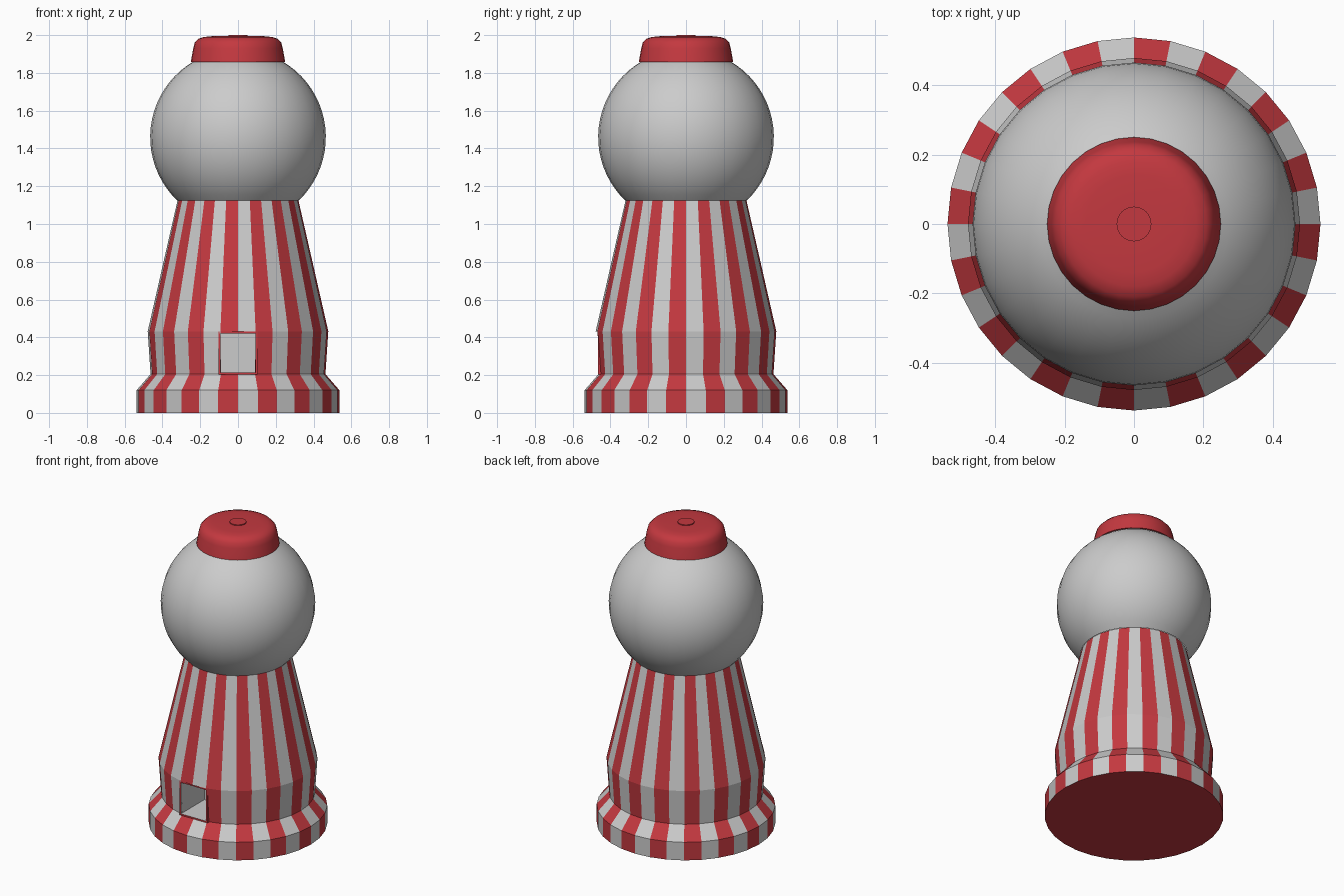
import bpy, bmesh
from math import sin, cos, pi, sqrt, acos

if "Cube" in bpy.data.objects:
    bpy.data.objects.remove(bpy.data.objects["Cube"])

SIDES = 32


def material(name, rgb):
    m = bpy.data.materials.new(name)
    m.diffuse_color = (*rgb, 1)
    m.use_nodes = True
    m.node_tree.nodes["Principled BSDF"].inputs["Base Color"].default_value = m.diffuse_color
    return m


RED = material("red", (0.55, 0.04, 0.05))
GREY = material("light_grey", (0.6, 0.6, 0.6))


def finish(name, bm, mats=()):
    me = bpy.data.meshes.new(name)
    bm.to_mesh(me)
    bm.free()
    for m in mats:
        me.materials.append(m)
    ob = bpy.data.objects.new(name, me)
    bpy.context.collection.objects.link(ob)
    return ob


def lathe(profile):
    """Rings of vertices joined by quads; returns bmesh, rings, bands of faces."""
    bm = bmesh.new()
    rings = [[bm.verts.new((r * cos(2 * pi * i / SIDES), r * sin(2 * pi * i / SIDES), z))
              for i in range(SIDES)] for r, z in profile]
    bands = []
    for a, b in zip(rings, rings[1:]):
        bands.append([bm.faces.new((a[i], a[(i + 1) % SIDES], b[(i + 1) % SIDES], b[i]))
                      for i in range(SIDES)])
    return bm, rings, bands


def smooth(ob, angle):
    bpy.ops.object.select_all(action='DESELECT')
    bpy.context.view_layer.objects.active = ob
    ob.select_set(True)
    bpy.ops.object.shade_smooth_by_angle(angle=angle)


# Striped pedestal: odd segments red, the two front ones opened for the hatch
bm, rings, bands = lathe([(0.537, 0), (0.537, 0.12), (0.463, 0.205), (0.478, 0.432), (0.32, 1.125)])
for band in bands:
    for i, f in enumerate(band):
        f.material_index = i % 2
bm.faces.new(rings[0][::-1]).material_index = 1
bmesh.ops.delete(bm, geom=bands[2][23:25], context='FACES_ONLY')
bm.faces.new(rings[3][23:26][::-1]).material_index = 1
bm.faces.new(rings[2][23:26]).material_index = 1
finish("striped_pedestal", bm, (GREY, RED))

# Hatch: thin red frame with a grey pocket behind it
bm = bmesh.new()


def rect(w, z0, z1, y):
    return [bm.verts.new((x, y, z)) for x, z in ((-w, z0), (w, z0), (w, z1), (-w, z1))]


loops = [rect(0.102, 0.203, 0.432, -0.45), rect(0.102, 0.203, 0.432, -0.467),
         rect(0.092, 0.213, 0.42, -0.467), rect(0.092, 0.213, 0.42, -0.22)]
for k, (a, b) in enumerate(zip(loops, loops[1:])):
    for i in range(4):
        j = (i + 1) % 4
        bm.faces.new((a[i], a[j], b[j], b[i])).material_index = 1 if k < 2 else 0
bm.faces.new(loops[-1])
finish("dispenser_hatch", bm, (GREY, RED))

# Globe: sphere cut where it meets the pedestal and the lid
R, CZ = 0.465, 1.46
low, high = acos((1.125 - CZ) / R), acos((1.86 - CZ) / R)
N = 20
bm, rings, bands = lathe([(R * sin(low + (high - low) * k / N), CZ + R * cos(low + (high - low) * k / N))
                          for k in range(N + 1)])
smooth(finish("globe", bm), 0.6)

# Lid with rounded shoulder
bm, rings, bands = lathe([(0.235, 1.86), (0.25, 1.858), (0.237, 1.93), (0.229, 1.96), (0.21, 1.98),
                          (0.18, 1.99), (0.14, 1.994), (0.05, 1.994)])
bm.faces.new(rings[-1])
smooth(finish("lid", bm, (RED,)), 0.5)

# Small button on top of the lid
bm, rings, bands = lathe([(0.05, 1.99), (0.05, 2.0)])
bm.faces.new(rings[-1])
finish("lid_button", bm, (RED,))
